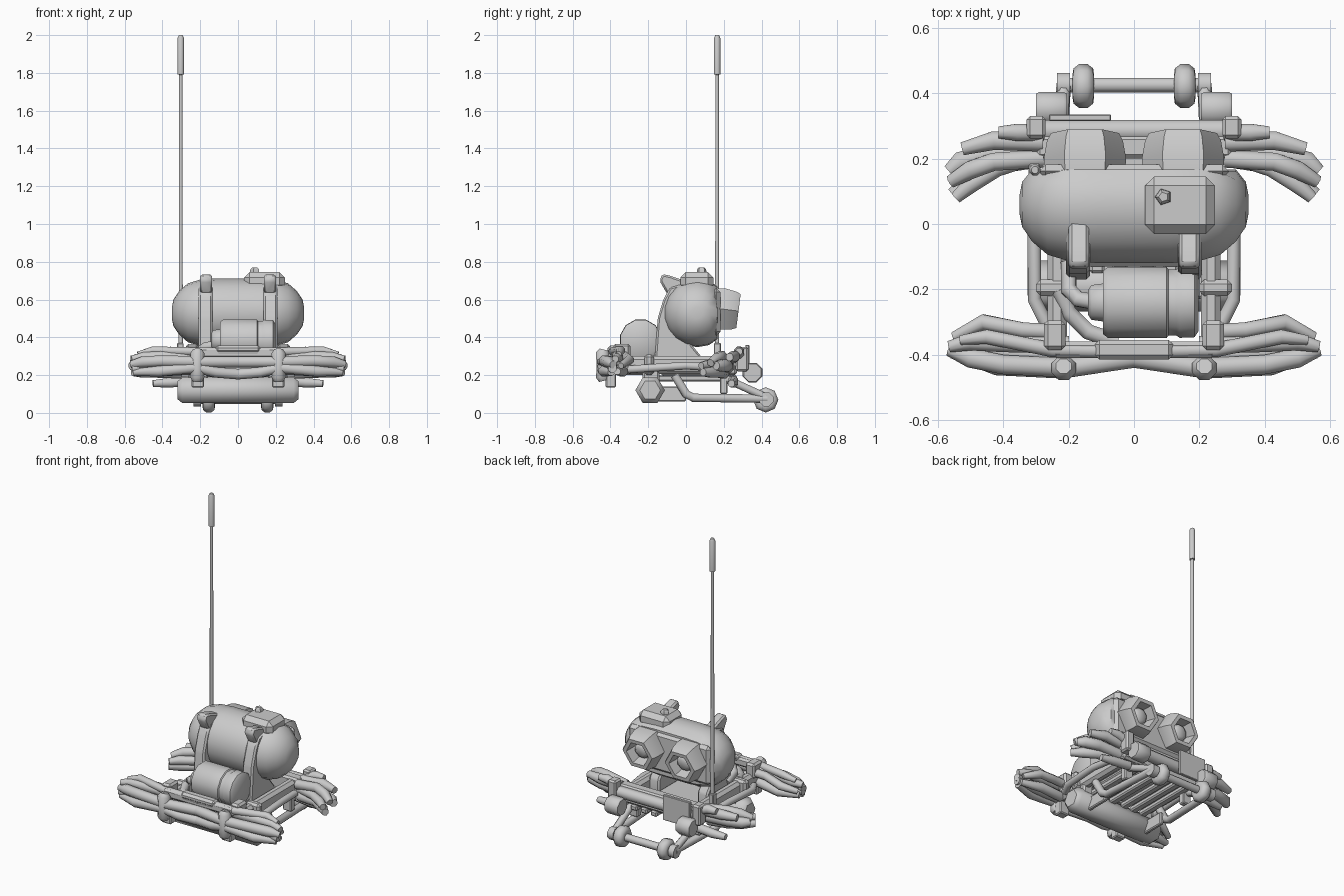
import bpy, bmesh, math
from mathutils import Vector


def finish(name, bm, mirror=False, bevel=0.0, angle=48):
    if bevel:
        bmesh.ops.bevel(bm, geom=bm.edges[:], offset=bevel, segments=1, affect='EDGES', clamp_overlap=True)
    bmesh.ops.recalc_face_normals(bm, faces=bm.faces)
    me = bpy.data.meshes.new(name)
    bm.to_mesh(me)
    bm.free()
    ob = bpy.data.objects.new(name, me)
    bpy.context.collection.objects.link(ob)
    bpy.ops.object.select_all(action='DESELECT')
    ob.select_set(True)
    bpy.context.view_layer.objects.active = ob
    bpy.ops.object.shade_smooth_by_angle(angle=math.radians(angle))
    if mirror:
        m = ob.modifiers.new("mirror", 'MIRROR')
        m.use_mirror_merge = False
    return ob


# round section swept along points; a fixed axis turns it into a lathe
def sweep(name, pts, radii, sides=8, mirror=False, axis=None, phase=0.5, flat_y=None):
    pts = [Vector(p) for p in pts]
    if not isinstance(radii, (list, tuple)):
        radii = [radii] * len(pts)
    total = Vector(axis) if axis else pts[-1] - pts[0]
    ref = Vector((0, 1, 0)) if abs(total.normalized().z) > 0.9 else Vector((0, 0, 1))
    bm, rings = bmesh.new(), []
    for i, p in enumerate(pts):
        a, b = pts[max(i - 1, 0)], pts[min(i + 1, len(pts) - 1)]
        t = (Vector(axis) if axis else (b - p).normalized() + (p - a).normalized()).normalized()
        u = ref.cross(t).normalized()
        v = t.cross(u)
        ring = []
        for k in range(sides):
            an = 2 * math.pi * (k + phase) / sides
            q = p + (u * math.cos(an) + v * math.sin(an)) * radii[i]
            if flat_y is not None:
                q.y = min(q.y, flat_y)
            ring.append(bm.verts.new(q))
        rings.append(ring)
    for r0, r1 in zip(rings, rings[1:]):
        for k in range(sides):
            j = (k + 1) % sides
            bm.faces.new((r0[k], r0[j], r1[j], r1[k]))
    bm.faces.new(rings[0])
    bm.faces.new(rings[-1])
    return finish(name, bm, mirror)


# bar along x: list of (x, radius)
def lathe_x(name, y, z, prof, sides=10, mirror=False, **kw):
    return sweep(name, [(x, y, z) for x, r in prof], [r for x, r in prof],
                 sides, mirror, axis=(1, 0, 0), **kw)


def box(name, x, y, z, bevel=0.012, mirror=False):
    bm = bmesh.new()
    bmesh.ops.create_cube(bm, size=1)
    for v in bm.verts:
        v.co = [(r[0] + r[1]) / 2 + c * (r[1] - r[0]) for c, r in zip(v.co, (x, y, z))]
    return finish(name, bm, mirror, bevel, 35)


# side profile (y, z) extruded in x
def plate(name, prof, x0, x1, mirror=True, bevel=0.01):
    bm = bmesh.new()
    f = bm.faces.new([bm.verts.new((x0, y, z)) for y, z in prof])
    ext = bmesh.ops.extrude_face_region(bm, geom=[f])
    bmesh.ops.translate(bm, vec=(x1 - x0, 0, 0),
                        verts=[g for g in ext['geom'] if isinstance(g, bmesh.types.BMVert)])
    bm.faces.new([v for v in f.verts]) if not f.is_valid else None
    return finish(name, bm, mirror, bevel, 35)


# main tank with flattened back, panel, cap and knob
half = [(0.35, 0.03), (0.342, 0.07), (0.312, 0.115), (0.265, 0.156), (0.2, 0.176), (0.11, 0.182)]
lathe_x("main_tank", 0.06, 0.53, [(-x, r) for x, r in half] + half[::-1], 18, flat_y=0.166)
box("back_panel", (-0.29, 0.29), (0.14, 0.182), (0.41, 0.66), 0.02)
box("tank_cap", (0.033, 0.248), (-0.03, 0.145), (0.65, 0.745), 0.028)
sweep("cap_knob", [(0.09, 0.083, 0.73), (0.09, 0.083, 0.76), (0.09, 0.083, 0.77)], [0.027, 0.025, 0.015], 5)

# hexagonal hollow nozzles with inner lens
yr = [(0.15, 0.122), (0.2, 0.126), (0.255, 0.116), (0.278, 0.104), (0.278, 0.078), (0.21, 0.066)]
sweep("rear_nozzle", [(0.15, y, 0.575 - 0.13 * y) for y, r in yr], [r for y, r in yr], 6, True,
      axis=(0, 1, -0.13), phase=0)
sweep("nozzle_lens", [(0.15, 0.2, 0.549), (0.15, 0.235, 0.545), (0.15, 0.248, 0.543)],
      [0.055, 0.05, 0.03], 8, True)

# tank straps with upper horns
plate("tank_strap", [(-0.17, 0.22), (-0.16, 0.36), (-0.15, 0.5), (-0.12, 0.6), (-0.085, 0.665),
                     (0.0, 0.69), (0.02, 0.5), (0.03, 0.36), (0.08, 0.3), (0.08, 0.22)], 0.135, 0.208)
plate("strap_horn", [(-0.1, 0.63), (-0.14, 0.7), (-0.125, 0.735), (-0.08, 0.725), (0.02, 0.69), (-0.03, 0.65)],
      0.137, 0.2)

# front motor with hose
lathe_x("motor", -0.24, 0.385, [(-0.14, 0.04), (-0.13, 0.055), (-0.095, 0.06), (-0.095, 0.1), (-0.08, 0.112),
                               (0.1, 0.112), (0.105, 0.105), (0.13, 0.105), (0.14, 0.112), (0.185, 0.11), (0.198, 0.09)], 12)
sweep("motor_hose", [(-0.11, -0.24, 0.36), (-0.17, -0.23, 0.35), (-0.2, -0.2, 0.33), (-0.2, -0.12, 0.3)], 0.026)
sweep("lower_hose", [(-0.23, -0.2, 0.29), (-0.2, -0.27, 0.28), (-0.14, -0.33, 0.28), (-0.05, -0.36, 0.28)], 0.026)
box("motor_mount", (-0.08, 0.19), (-0.34, -0.14), (0.2, 0.31))

# frame: rails, deck, cross members
box("side_rail", (0.205, 0.265), (-0.37, 0.27), (0.205, 0.3), 0.018, True)
sweep("outer_rail", [(0.27, -0.3, 0.23), (0.305, -0.23, 0.235), (0.305, 0.0, 0.25), (0.29, 0.16, 0.24)], 0.022, 8, True)
box("rail_collar", (0.2, 0.3), (-0.22, -0.17), (0.2, 0.31), 0.014, True)
box("deck", (-0.21, 0.21), (-0.13, 0.26), (0.19, 0.225))
for x in (0.02, 0.09, 0.16):
    box("deck_slat", (x, x + 0.045), (-0.15, 0.27), (0.165, 0.2), 0.008, True)
lathe_x("lower_tank", -0.19, 0.12, [(-0.32, 0.055), (-0.295, 0.078), (0.295, 0.078), (0.32, 0.055)], 6, phase=0)
box("lower_tank_hanger", (0.19, 0.26), (-0.23, -0.14), (0.16, 0.24), 0.01, True)

# front bumper bundle
box("front_crossbar", (-0.25, 0.25), (-0.41, -0.36), (0.29, 0.345), 0.012)
box("front_plate", (-0.12, 0.12), (-0.415, -0.355), (0.315, 0.357), 0.014)
front = [
    ([(0, -.39, .325), (.25, -.385, .325), (.45, -.345, .33), (.53, -.355, .31)], .024),
    ([(.2, -.37, .3), (.4, -.365, .3), (.5, -.36, .295), (.565, -.375, .285)], .029),
    ([(0, -.41, .27), (.2, -.44, .27), (.4, -.43, .275), (.5, -.41, .27), (.565, -.385, .255)], .032),
    ([(0, -.405, .205), (.12, -.43, .215), (.22, -.445, .24), (.42, -.435, .22), (.55, -.395, .215)], .03),
    ([(.24, -.33, .3), (.34, -.325, .3), (.46, -.3, .28), (.55, -.345, .25)], .026),
    ([(.25, -.36, .23), (.42, -.335, .22), (.55, -.365, .22)], .03),
    ([(.2, -.4, .25), (.35, -.395, .245), (.56, -.39, .235)], .036),
]
for pts, r in front:
    sweep("front_bumper_tube", pts, [r] * (len(pts) - 1) + [r * 0.65], 8, True)
sweep("front_clamp", [(.215, -.435, .17), (.215, -.44, .19), (.215, -.44, .235), (.215, -.44, .315), (.215, -.435, .335)],
      [.028, .04, .036, .04, .025], 8, True)
box("front_clamp_block", (0.21, 0.275), (-0.385, -0.295), (0.27, 0.365), 0.012, True)
box("front_foot", (0.18, 0.245), (-0.425, -0.37), (0.135, 0.22), 0.006, True)

# rear bumper bundle
lathe_x("rear_crossbar", 0.285, 0.27, [(-0.32, 0.036), (0.32, 0.036)], 8)
box("rear_lower_beam", (-0.3, 0.3), (0.2, 0.27), (0.2, 0.31))
rear = [
    ([(.28, .28, .3), (.36, .28, .325), (.415, .28, .325)], .028),
    ([(.28, .25, .29), (.43, .255, .3), (.525, .23, .295)], .031),
    ([(.28, .22, .24), (.45, .215, .25), (.53, .19, .25), (.565, .16, .25)], .034),
    ([(.28, .2, .28), (.43, .19, .3), (.5, .165, .29), (.56, .13, .265)], .03),
    ([(.3, .2, .21), (.43, .18, .215), (.5, .135, .215), (.555, .09, .215)], .031),
    ([(.3, .21, .25), (.42, .17, .255), (.5, .12, .255), (.545, .08, .25)], .028),
    ([(.25, .25, .17), (.36, .25, .16), (.45, .24, .155)], .028),
]
for pts, r in rear:
    sweep("rear_bumper_tube", pts, [r] * (len(pts) - 1) + [r * 0.7], 8, True)
box("rear_clamp", (0.27, 0.328), (0.262, 0.33), (0.22, 0.35), 0.01, True)
box("rear_sign_plate", (-0.26, -0.07), (0.315, 0.335), (0.2, 0.36), 0.003)
lathe_x("rear_buffer", 0.352, 0.213, [(0.205, 0.05), (0.215, 0.056), (0.29, 0.056), (0.3, 0.05)], 8, True)

# wheel carrier under the rear
sweep("lower_rail", [(.24, -.06, .2), (.24, 0, .1), (.235, .04, .08), (.215, .43, .075)], .024, 8, True)
sweep("carrier_strut", [(.23, .19, .19), (.215, .42, .085)], .022, 8, True)
box("lower_side_plate", (0.2, 0.225), (-0.2, 0.0), (0.06, 0.14), 0.006, True)
box("strut_bracket", (0.19, 0.25), (0.18, 0.22), (0.1, 0.21), 0.006, True)
lathe_x("axle_bracket", 0.425, 0.072, [(0.195, 0.04), (0.235, 0.04)], 8, True)
lathe_x("axle", 0.425, 0.07, [(-0.22, 0.024), (0.22, 0.024)], 8)
lathe_x("wheel", 0.422, 0.069, [(0.122, 0.035), (0.125, 0.054), (0.142, 0.067), (0.168, 0.067), (0.185, 0.054), (0.188, 0.035)], 8, True, phase=0)

# antenna
box("antenna_base", (-0.322, -0.288), (0.148, 0.185), (0.22, 0.37), 0.004)
zr = [(0.3, .012), (1.2, .0105), (1.79, .0095), (1.792, .018), (1.985, .018), (2.0, .011)]
sweep("antenna", [(-0.303, 0.165, z) for z, r in zr], [r for z, r in zr], 8)
